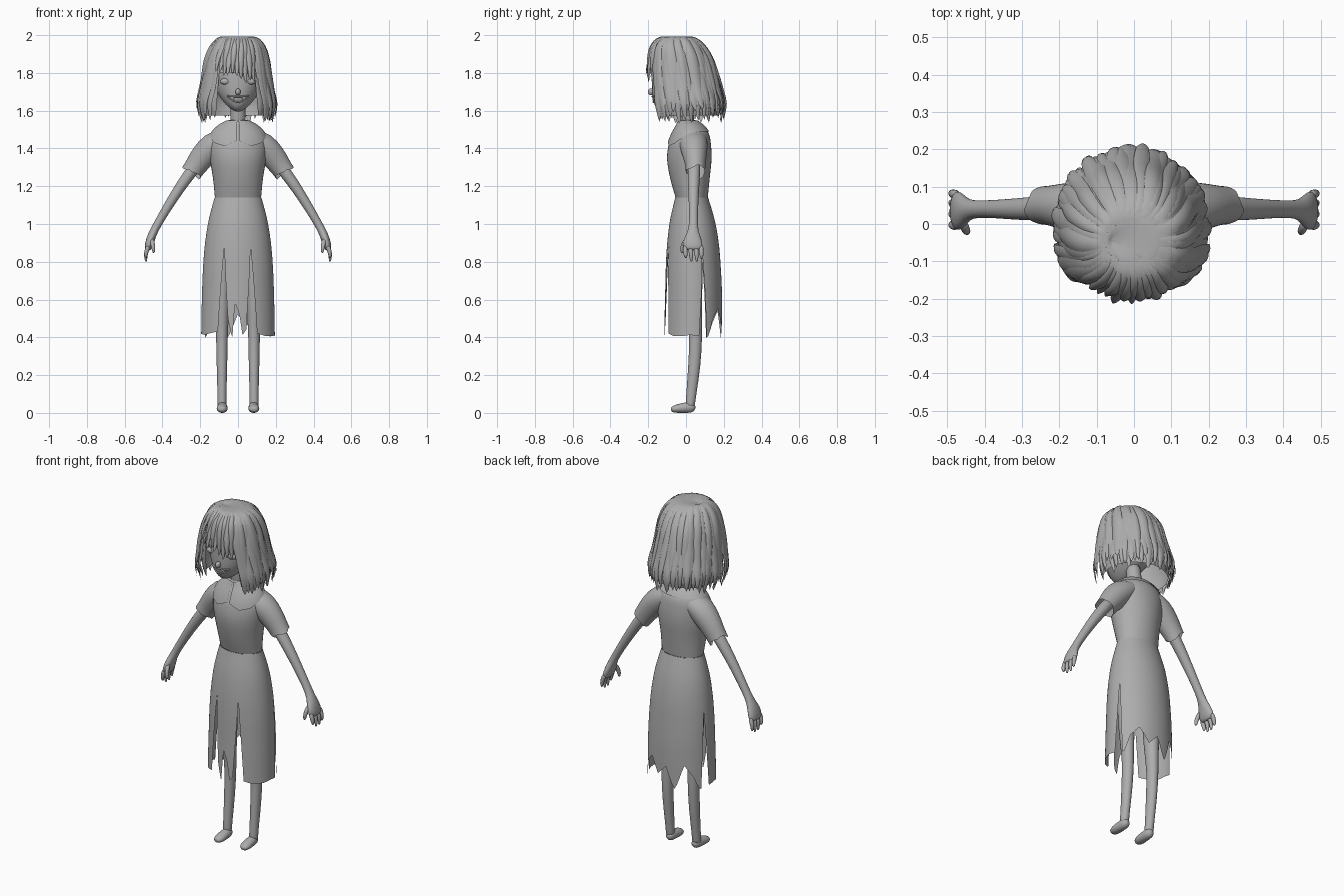
import bpy, bmesh, math, random
from mathutils import Vector

if "Cube" in bpy.data.objects:
    bpy.data.objects.remove(bpy.data.objects["Cube"])

random.seed(4)
grey = bpy.data.materials.new("plain_grey")
grey.diffuse_color = (0.42, 0.42, 0.42, 1)
grey.use_nodes = True
grey.node_tree.nodes["Principled BSDF"].inputs["Base Color"].default_value = grey.diffuse_color


def finish(name, bm, mirror=False, subsurf=0):
    bmesh.ops.recalc_face_normals(bm, faces=bm.faces)
    me = bpy.data.meshes.new(name)
    bm.to_mesh(me)
    bm.free()
    me.materials.append(grey)
    for p in me.polygons:
        p.use_smooth = True
    ob = bpy.data.objects.new(name, me)
    bpy.context.collection.objects.link(ob)
    if mirror:
        ob.modifiers.new("mirror", 'MIRROR').use_clip = False
    if subsurf:
        ob.modifiers.new("smooth", 'SUBSURF').levels = subsurf
    return ob


def sheets(name, funcs, nu, nv, mirror=False):
    """One object made of grids, each given by f(u, v) -> point."""
    bm = bmesh.new()
    for f in funcs:
        g = [[bm.verts.new(f(i / nu, j / nv)) for i in range(nu + 1)] for j in range(nv + 1)]
        for j in range(nv):
            for i in range(nu):
                bm.faces.new((g[j][i], g[j][i + 1], g[j + 1][i + 1], g[j + 1][i]))
    bmesh.ops.remove_doubles(bm, verts=bm.verts, dist=0.00005)
    return finish(name, bm, mirror)


def tube(name, rings, ref, sides=14, mirror=True, cap=True, jag=0):
    """Loft of elliptical rings (x, y, z, radius along ref, other radius)."""
    bm, loops, ref = bmesh.new(), [], Vector(ref)
    for k, r in enumerate(rings):
        a, b = rings[max(k - 1, 0)], rings[min(k + 1, len(rings) - 1)]
        tan = (Vector(b[:3]) - Vector(a[:3])).normalized()
        other = tan.cross(ref).normalized()
        loop = []
        for i in range(sides):
            an = math.tau * i / sides
            p = Vector(r[:3]) + ref * r[3] * math.cos(an) + other * r[4] * math.sin(an)
            if jag and k == len(rings) - 1:
                p += tan * random.uniform(-jag, jag)
            loop.append(bm.verts.new(p))
        loops.append(loop)
    for a, b in zip(loops, loops[1:]):
        for i in range(sides):
            n = (i + 1) % sides
            bm.faces.new((a[i], a[n], b[n], b[i]))
    if cap:
        bm.faces.new(loops[0])
        bm.faces.new(loops[-1])
    return finish(name, bm, mirror, 1)


def ball(name, c, r, mirror=False):
    bm = bmesh.new()
    bmesh.ops.create_uvsphere(bm, u_segments=20, v_segments=12, radius=1)
    for v in bm.verts:
        v.co = Vector([c[i] + v.co[i] * r[i] for i in range(3)])
    return finish(name, bm, mirror)


def at(table, t, deg, off=0.0):
    """Point on a body of rings (z, half width, front y, back y, centre x)."""
    n = len(table) - 1
    t = min(max(t, 0), n)
    k = min(int(t), n - 1)
    s = t - k
    p = [table[min(max(k + d, 0), n)] for d in (-1, 0, 1, 2)]
    z, rx, yf, yb, cx = [0.5 * (2 * b + (c - a) * s + (2 * a - 5 * b + 4 * c - d) * s * s
                         + (3 * b - a - 3 * c + d) * s ** 3) for a, b, c, d in zip(*p)]
    an = math.radians(deg)
    return Vector((cx + (max(rx, 0) + off) * math.sin(an),
                   (yf + yb) / 2 - (max((yb - yf) / 2, 0) + off) * math.cos(an), z))


def pick(values, u):
    x = u * (len(values) - 1)
    k = min(int(x), len(values) - 2)
    return values[k] + (values[k + 1] - values[k]) * (x - k)


# Bodice with sleeves and round collar
TORSO = [(1.14, .122, -.055, .115, 0), (1.24, .132, -.083, .125, 0), (1.34, .148, -.1, .135, 0),
         (1.42, .155, -.092, .132, 0), (1.48, .138, -.07, .12, 0), (1.525, .095, -.045, .085, 0),
         (1.55, .048, -.035, .05, 0)]
sheets("bodice", [lambda u, v: at(TORSO, v * 6, u * 360)], 40, 24)
tube("sleeve", [(.07, .035, 1.45, .075, .055), (.13, .04, 1.42, .078, .075), (.19, .047, 1.355, .062, .068),
                (.225, .05, 1.305, .053, .058), (.246, .05, 1.275, .052, .056)], (0, 1, 0), 20, cap=False, jag=.014)
LOW = [3.3, 2.9, 3.1, 3.6, 4.0, 4.2, 4.2, 4.2, 4.2]
sheets("collar", [lambda u, v: at(TORSO, 5.8 + (pick(LOW, u) - 5.8) * v, 3 + 177 * u, .008)], 32, 8, True)

# Torn skirt: panels between slits (angle, apex height, half opening at hem)
SKIRT = [(1.14, .124, -.057, .117, 0), (1.017, .156, -.085, .153, 0), (.893, .175, -.1, .174, 0),
         (.77, .185, -.107, .184, 0), (.647, .19, -.11, .19, 0), (.523, .193, -.113, .191, 0),
         (.4, .195, -.115, .19, 0)]
SLITS = [(-108, .85, 9), (-24, .88, 10), (22, .88, 10), (110, .85, 8), (252, .85, 9)]
HEMS = [[.42, .43, .42, .43, .44], [.5, .4, .58, .52, .42, .45], [.43, .41, .41, .42, .41],
        [.38, .5, .55, .47, .52, .4, .54, .48, .39]]


def panel(left, right, hem):
    def f(u, v):
        z = 1.14 + (pick(hem, u) - 1.14) * v
        gap = [s[2] * max(0, (s[1] - z) / (s[1] - .4)) for s in (left, right)]
        a, b = left[0] + gap[0], right[0] - gap[1]
        return at(SKIRT, (1.14 - z) / .74 * 6, a + (b - a) * u)
    return f


sheets("skirt", [panel(SLITS[i], SLITS[i + 1], HEMS[i]) for i in range(4)], 32, 24)

# Limbs
tube("arm", [(.19, .042, 1.35, .035, .035), (.25, .042, 1.275, .034, .033), (.31, .04, 1.19, .03, .029),
             (.37, .04, 1.095, .025, .025), (.42, .04, 1.01, .023, .022), (.447, .038, .96, .028, .022),
             (.463, .034, .92, .05, .024), (.475, .036, .88, .055, .021), (.48, .038, .86, .045, .015)], (0, 1, 0))
for i, (y, tip) in enumerate([(-.004, .825), (.025, .805), (.054, .805), (.08, .82)]):
    tube("finger", [(.473, y, .89, .013, .013), (.483, y, .86, .0135, .013), (.489, y + .002, .835, .012, .011),
                    (.487, y + .003, tip, .007, .006), (.486, y + .003, tip - .005, .003, .003)], (0, 1, 0), 8)
tube("thumb", [(.458, .005, .925, .014, .014), (.452, -.014, .895, .015, .013), (.447, -.02, .865, .012, .011),
               (.446, -.02, .845, .006, .005)], (0, 1, 0), 8)
tube("leg", [(.085, .035, .95, .05, .055), (.085, .037, .7, .048, .052), (.085, .043, .52, .037, .042),
             (.085, .053, .4, .031, .034), (.085, .045, .25, .029, .034), (.085, .028, .1, .024, .027),
             (.085, .023, .05, .025, .026), (.085, .022, .025, .022, .022)], (1, 0, 0))
tube("foot", [(.083, .05, .024, .012, .012), (.083, .032, .031, .028, .032), (.083, -.01, .027, .028, .028),
              (.084, -.05, .022, .032, .023), (.085, -.074, .018, .022, .016), (.085, -.08, .017, .008, .006)], (1, 0, 0))
tube("neck", [(0, .01, 1.46, .045, .042), (0, .005, 1.56, .04, .04), (0, -.015, 1.68, .042, .045)],
     (1, 0, 0), mirror=False)

# Head with narrowed jaw and chin pushed forward
HC = (0, -.035, 1.785)
bm = bmesh.new()
bmesh.ops.create_uvsphere(bm, u_segments=36, v_segments=24, radius=1)
for v in bm.verts:
    low = min(v.co.z, 0) ** 2
    v.co = Vector((v.co.x * .132 * (1 - .3 * low), HC[1] + v.co.y * .145 - .07 * low, HC[2] + v.co.z * .19))
finish("head", bm)


def face_y(x, z):
    h = (z - HC[2]) / .19
    low = min(h, 0) ** 2
    w = x / (.132 * (1 - .3 * low))
    return HC[1] - .07 * low - .145 * math.sqrt(max(0, 1 - h * h - w * w))


# Face: nose, eyes and a wide toothy grin
ball("nose", (0, -.185, 1.7), (.014, .017, .018))
ball("eye", (.065, face_y(.065, 1.755) + .006, 1.755), (.03, .014, .017), True)


def mouth(x, side):
    k = (x / .058) ** 2
    return 1.66 + .018 * k + side * .015 * (1 - k)


def teeth(u, v):
    x = (u - .5) * .112
    z = mouth(x, 1) + (mouth(x, -1) - mouth(x, 1)) * v
    return Vector((x, face_y(x, z) - .003 + .0025 * abs(math.cos(u * math.pi * 8)), z))


sheets("teeth", [teeth], 64, 4)
for name, side in (("upper_lip", 1), ("lower_lip", -1)):
    xs = [(i / 6 - 1) * .058 for i in range(13)]
    tube(name, [(x, face_y(x, mouth(x, side)) - .002, mouth(x, side), .005, .005) for x in xs],
         (0, 0, 1), 8, False)

# Hair: under-shell plus overlapping locks flowing from an off-centre parting
HAIR = [(1.985, 0, -.045, -.045, -.06), (1.992, .085, -.125, .03, -.005), (1.95, .132, -.178, .09, 0),
        (1.88, .16, -.198, .135, -.004), (1.8, .175, -.205, .16, -.006), (1.72, .188, -.203, .18, -.006),
        (1.63, .2, -.195, .198, -.006), (1.53, .172, -.155, .175, -.004)]


def shell(u, v):
    d = u * 360 - 180
    return at(HAIR, v * (4.0 if abs(d) < 37 else 6.5), d, -.012 * min(1, v * 5))


def lock(d, width, end, off, flare):
    ph = random.uniform(0, 6)

    def f(u, v):
        w = width * (1 - .6 * max(0, (v - .65) / .35) ** 1.5)
        o = off + .007 * (1 - (2 * u - 1) ** 2) + flare * v ** 4 + .006 * v * math.sin(7 * v + ph)
        return at(HAIR, v * (end - .25 * abs(2 * u - 1)), d + (u - .5) * w, o * min(1, v * 4))
    return f


locks = []
for layer in range(2):
    for i in range(26):                      # long sides and back
        d = 44 + 272 * (i + .5 * layer) / 25.5
        front = max(0, math.cos(math.radians(d)))
        locks.append(lock(d, random.uniform(13, 19), random.uniform(6.5, 7) - .3 * layer * (1 - front),
                          random.uniform(-.008, .006), .03 * front + random.uniform(0, .008)))
for i in range(11):                          # fringe, lower over one eye
    d = -38 + 7.6 * i
    locks.append(lock(d, 12, random.uniform(4.4, 4.8) if d > 2 else random.uniform(3.9, 4.25),
                      random.uniform(-.004, .002), 0))
sheets("hair_base", [shell], 72, 20)
sheets("hair_locks", locks, 6, 18)
